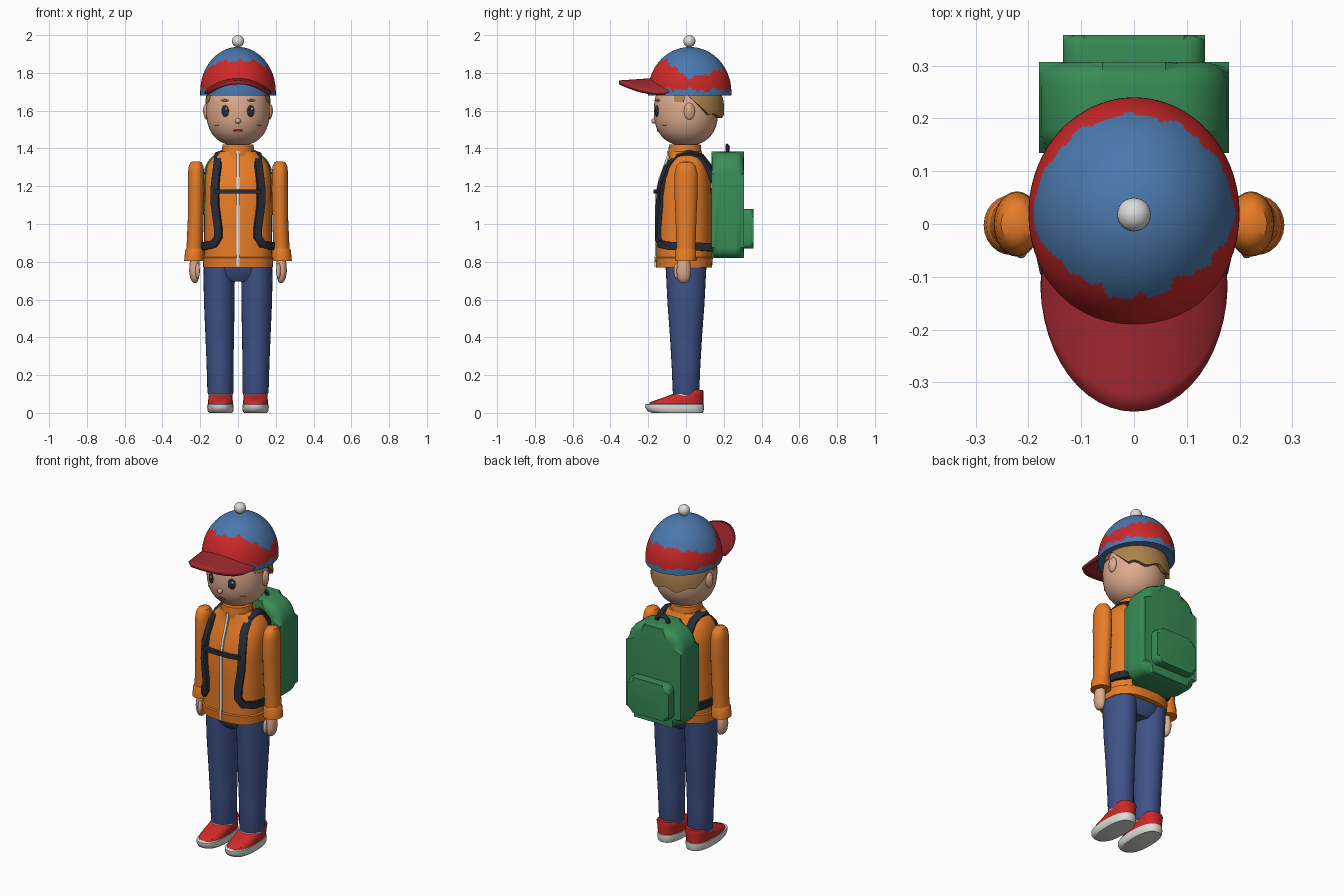
import bpy, bmesh
from math import sin, cos, pi, sqrt, radians, atan2
from mathutils import Vector

if "Cube" in bpy.data.objects:
    bpy.data.objects.remove(bpy.data.objects["Cube"])


def material(name, r, g, b):
    m = bpy.data.materials.new(name)
    m.diffuse_color = (r, g, b, 1)
    m.use_nodes = True
    m.node_tree.nodes["Principled BSDF"].inputs["Base Color"].default_value = m.diffuse_color
    return m


ORANGE = material("orange jacket", 0.80, 0.20, 0.02)
JEANS = material("denim blue", 0.05, 0.085, 0.25)
GREEN = material("pack green", 0.04, 0.27, 0.095)
RED = material("bright red", 0.62, 0.022, 0.022)
DARKRED = material("brim red", 0.36, 0.022, 0.03)
BLUE = material("cap blue", 0.07, 0.19, 0.42)
SKIN = material("skin", 0.74, 0.41, 0.27)
HAIR = material("hair brown", 0.42, 0.22, 0.07)
DARK = material("charcoal", 0.022, 0.024, 0.036)
WHITE = material("off white", 0.72, 0.72, 0.70)


def finish(name, bm, *mats, angle=38):
    bmesh.ops.recalc_face_normals(bm, faces=bm.faces)
    me = bpy.data.meshes.new(name)
    bm.to_mesh(me)
    bm.free()
    for m in mats:
        me.materials.append(m)
    me.shade_smooth()
    me.set_sharp_from_angle(angle=radians(angle))
    ob = bpy.data.objects.new(name, me)
    bpy.context.collection.objects.link(ob)
    return ob


def skin_rings(bm, rings, cap=True):
    """Bridge closed loops of points with quads."""
    loops = [[bm.verts.new(p) for p in r] for r in rings]
    n = len(loops[0])
    for a, b in zip(loops, loops[1:]):
        for i in range(n):
            j = (i + 1) % n
            bm.faces.new((a[i], a[j], b[j], b[i]))
    if cap:
        bm.faces.new(loops[0])
        bm.faces.new(loops[-1])


def loft(name, rings, *mats, power=2.0, segs=32):
    """Rings are (z, cx, cy, rx, ry), joined into a closed body."""
    def se(v):
        return (abs(v) ** (2 / power)) * (1 if v >= 0 else -1)
    pts = []
    for z, cx, cy, rx, ry in rings:
        angs = [2 * pi * i / segs for i in range(segs)]
        pts.append([(cx + rx * se(cos(a)), cy + ry * se(sin(a)), z) for a in angs])
    bm = bmesh.new()
    skin_rings(bm, pts)
    return finish(name, bm, *mats)


def ball(name, loc, size, mat, turn=0.0, segs=20):
    bm = bmesh.new()
    bmesh.ops.create_uvsphere(bm, u_segments=segs, v_segments=segs // 2, radius=1)
    bmesh.ops.scale(bm, vec=size, verts=bm.verts)
    ob = finish(name, bm, mat)
    ob.location, ob.rotation_euler = loc, (0, 0, turn)
    return ob


def ribbon(name, pts, width, thick, mat, bend=0.5):
    """Flat band along a path, facing away from the body axis."""
    pts = [Vector(p) for p in pts]
    rings = []
    for i, p in enumerate(pts):
        t = (pts[min(i + 1, len(pts) - 1)] - pts[max(i - 1, 0)]).normalized()
        n = p - Vector((p.x * bend, 0, min(p.z, 1.24)))
        n = (n - t * n.dot(t)).normalized()
        s = t.cross(n) * width / 2
        n *= thick / 2
        rings.append([p + s + n, p - s + n, p - s - n, p + s - n])
    bm = bmesh.new()
    skin_rings(bm, rings)
    return finish(name, bm, mat)


def rounded_block(name, hw, z0, z1, y0, y1, r_low, r_top, bevel, mat):
    """Rounded outline in x-z pushed along y, with softened rims."""
    outline = []
    for sx, zc, r, a0 in ((1, z1 - r_top, r_top, 0), (-1, z1 - r_top, r_top, 90),
                          (-1, z0 + r_low, r_low, 180), (1, z0 + r_low, r_low, 270)):
        for k in range(7):
            a = radians(a0 + 15 * k)
            outline.append((sx * (hw - r) + r * cos(a), zc + r * sin(a)))
    bm = bmesh.new()
    skin_rings(bm, [[(x, y, z) for x, z in outline] for y in (y0, y1)])
    rim = [e for e in bm.edges if abs(e.verts[0].co.y - e.verts[1].co.y) < 1e-6]
    bmesh.ops.bevel(bm, geom=rim, offset=bevel, segments=4, profile=0.5, affect='EDGES')
    return finish(name, bm, mat)


# Jacket body with hem and collar
loft("jacket_body", [(.77, 0, -.01, .184, .148), (.82, 0, -.01, .187, .152), (.825, 0, -.01, .18, .146),
     (1.0, 0, -.01, .178, .146), (1.15, 0, -.01, .177, .145), (1.24, 0, -.003, .175, .135),
     (1.31, 0, .003, .165, .112), (1.35, 0, .003, .137, .093), (1.385, 0, -.003, .09, .083)],
     ORANGE, power=2.6, segs=40)
loft("collar", [(1.36, 0, -.006, .088, .088), (1.38, 0, -.006, .086, .088), (1.42, 0, -.006, .082, .084),
     (1.42, 0, -.006, .066, .068)], ORANGE)
ribbon("zipper", [(0, -.16, .775), (0, -.162, .82), (0, -.157, .84), (0, -.157, 1.15), (0, -.139, 1.24),
       (0, -.112, 1.31), (0, -.096, 1.36), (0, -.094, 1.385)], .015, .012, WHITE)
loft("neck", [(1.38, 0, 0, .062, .062), (1.47, 0, 0, .062, .062)], SKIN)
loft("hips", [(.695, 0, 0, .07, .075), (.73, 0, 0, .14, .1), (.80, 0, 0, .165, .115)], JEANS, power=2.6)

# Head
HZ, HR, HP = 1.6, .186, 2.35


def head_r(z):
    return max(0.0, 1 - abs((z - HZ) / HR) ** HP) ** (1 / HP)


zs = [HZ - HR * cos(pi * i / 24) for i in range(24)]
loft("head", [(z, 0, 0, max(.004, .168 * head_r(z)), max(.004, .170 * head_r(z))) for z in zs], SKIN, segs=40)


def on_face(name, x, z, size, mat, lift=0.0):
    r = head_r(z)
    y = -.170 * r * sqrt(1 - (x / (.168 * r)) ** 2)
    return ball(name, (x, y - lift, z), size, mat, atan2(x, -y), 16)


on_face("nose", 0, 1.545, (.015, .014, .014), SKIN, .004)
on_face("mouth", 0, 1.495, (.024, .005, .006), DARKRED)
for s, side in ((1, "left"), (-1, "right")):
    on_face(side + "_eye", s * .068, 1.598, (.022, .006, .031), DARK)
    on_face(side + "_eye_glint", s * .068 + .006, 1.61, (.006, .004, .007), WHITE, .005)
    on_face(side + "_eyebrow", s * .07, 1.655, (.025, .005, .006), HAIR)
    on_face(side + "_cheek_mark", s * .112, 1.522, (.016, .003, .003), HAIR)
    ball(side + "_ear", (s * .166, .018, 1.597), (.016, .029, .045), SKIN)
    ball(side + "_inner_ear", (s * .176, .018, 1.6), (.009, .016, .028), SKIN)

# Hair shell with a wavy lower edge
bm = bmesh.new()
N, rows = 72, 10
grid = []
for k in range(rows + 1):
    row = []
    for i in range(N):
        a = 2 * pi * i / N
        d = abs((a + pi) % (2 * pi) - pi) * 180 / pi
        if d < 62:
            low = 1.70
        elif d < 82:
            low = 1.645
        else:
            low = max(1.572 + .012 * cos(radians(d * 8)), 1.68 - .0028 * (d - 88))
        z = 1.72 + (low - 1.72) * min(k, rows - 1) / (rows - 1)
        r = max(head_r(z), .86) + (.0 if k < rows else -.12)
        row.append((.178 * r * sin(a), .016 - .186 * r * cos(a), z))
    grid.append(row)
skin_rings(bm, grid, cap=False)
finish("hair", bm, HAIR, angle=50)

# Cap dome, coloured by height around the head
CZ, CH, CY = 1.70, .237, .02
heights = [1.68, 1.687, 1.694] + [CZ + CH * sin(pi / 2 * i / 34) for i in range(34)]
rings = []
for z in heights:
    r = sqrt(1 - (max(0, z - CZ) / CH) ** 2)
    rings.append((z, 0, CY, .2 * r, .22 * r))
cap = loft("cap_dome", rings, BLUE, RED, segs=112)
for f in cap.data.polygons:
    c = f.center
    a = atan2(c.x / .2, -(c.y - CY) / .22)
    k = cos(a)
    high = 1.77 + (.092 * min(1, 1.35 * k) if k > 0 else -.055 * k)
    high += .006 * sin(11 * a + 1) + .005 * sin(23 * a)
    low = 1.708 + (.03 * k * k if k > 0 else -.004 * k) + .006 * sin(9 * a) + .004 * sin(21 * a)
    f.material_index = int(low < c.z < high)
ball("cap_bobble", (0, .018, 1.968), (.032, .032, .032), WHITE, segs=24)

# Cap brim, drooping at its sides
bm = bmesh.new()
cols, rws = 24, 6
vs = []
for i in range(cols + 1):
    a = -pi / 2 + pi * i / cols
    line = []
    for k in range(rws + 1):
        t = k / rws
        inner = Vector((.165 * sin(a), CY - .17 * cos(a * .7)))
        outer = Vector((.168 * sin(a), -.12 - .235 * cos(a)))
        p = inner.lerp(outer, t)
        line.append(bm.verts.new((p.x, p.y, 1.764 - .014 * t - .06 * (p.x / .165) ** 2)))
    vs.append(line)
for i in range(cols):
    for k in range(rws):
        bm.faces.new((vs[i][k], vs[i][k + 1], vs[i + 1][k + 1], vs[i + 1][k]))
brim = finish("cap_brim", bm, DARKRED)
solid = brim.modifiers.new("thickness", 'SOLIDIFY')
solid.thickness, solid.offset = .02, 0

# Backpack
rounded_block("backpack", .18, .82, 1.385, .135, .307, .055, .12, .045, GREEN)
rounded_block("backpack_pocket", .135, .87, 1.08, .27, .358, .03, .04, .022, GREEN)
ribbon("backpack_handle", [(-.04, .22, 1.37), (-.034, .22, 1.4), (-.018, .22, 1.415), (.018, .22, 1.415),
       (.034, .22, 1.4), (.04, .22, 1.37)], .022, .014, DARK)
ribbon("chest_strap", [(-.12, -.148, 1.172), (-.06, -.163, 1.172), (.06, -.163, 1.172), (.12, -.148, 1.172)],
       .022, .02, DARK)

# Paired parts
for s, side in ((1, "left"), (-1, "right")):
    path = [(.1, .15, 1.22), (.1, .122, 1.3), (.1, .08, 1.355), (.1, .02, 1.372), (.1, -.04, 1.36),
            (.108, -.098, 1.3), (.12, -.132, 1.2), (.12, -.14, 1.1), (.104, -.146, .98), (.104, -.146, .93),
            (.125, -.135, .895), (.165, -.09, .885), (.183, -.01, .883), (.17, .075, .88), (.13, .15, .875)]
    ribbon(side + "_strap", [(s * x, y, z) for x, y, z in path], .042, .026, DARK)
    arm = [(1.332, .222, .014, .016), (1.325, .222, .03, .036), (1.305, .222, .039, .052), (1.27, .222, .043, .06),
           (1.18, .222, .044, .062), (1.02, .224, .042, .055), (.865, .23, .043, .05)]
    loft(side + "_sleeve", [(z, s * x, 0, rx, ry) for z, x, rx, ry in arm], ORANGE, segs=24)
    cuff = [(.87, .229, .044, .05), (.86, .23, .05, .055), (.805, .232, .053, .057), (.803, .232, .04, .045)]
    loft(side + "_cuff", [(z, s * x, -.002, rx, ry) for z, x, rx, ry in cuff], ORANGE, segs=24)
    hand = [(.83, .228, .024, .03), (.78, .23, .027, .036), (.75, .232, .027, .038), (.715, .23, .023, .034),
            (.695, .228, .015, .024), (.688, .227, .006, .01)]
    loft(side + "_hand", [(z, s * x, -.012, rx, ry) for z, x, rx, ry in hand], SKIN, segs=20)
    ball(side + "_thumb", (s * .214, -.05, .752), (.012, .015, .042), SKIN)
    leg = [(.095, .093, .064, .067), (.11, .093, .069, .07), (.25, .095, .071, .076), (.42, .097, .076, .086),
           (.58, .099, .081, .098), (.72, .1, .083, .105), (.80, .097, .083, .11)]
    loft(side + "_trouser_leg", [(z, s * x, 0, rx, ry) for z, x, rx, ry in leg], JEANS, segs=28)
    sole = [(0, -.045, .061, .135), (.01, -.055, .068, .148), (.03, -.06, .07, .156), (.045, -.06, .069, .155),
            (.048, -.06, .062, .148)]
    loft(side + "_sole", [(z, s * .093, y, rx, ry) for z, y, rx, ry in sole], WHITE, power=2.5)
    shoe = [(.04, -.055, .066, .147), (.058, -.048, .066, .14), (.075, -.022, .064, .114),
            (.095, .005, .062, .087), (.112, .03, .06, .062), (.122, .05, .05, .04)]
    loft(side + "_shoe", [(z, s * .093, y, rx, ry) for z, y, rx, ry in shoe], RED, power=2.5)
    loft(side + "_sock", [(.08, s * .093, -.01, .061, .078), (.1, s * .093, -.003, .064, .072)], WHITE)
